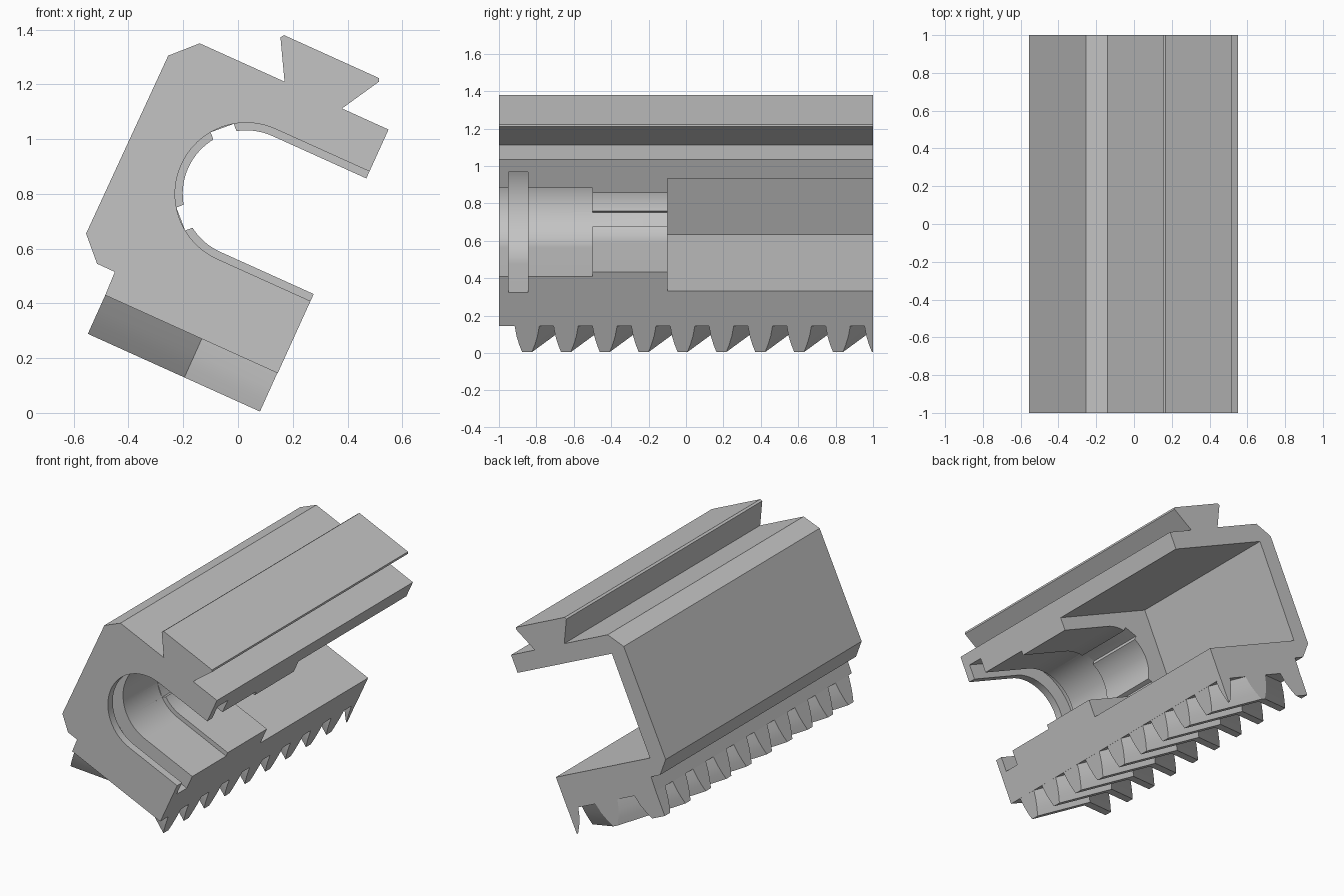
import bpy, bmesh, math
from mathutils import Vector

cube = bpy.data.objects.get("Cube")
if cube:
    bpy.data.objects.remove(cube, do_unlink=True)

grey = bpy.data.materials.new("plain_grey")
grey.use_nodes = True
grey.diffuse_color = (0.55, 0.55, 0.55, 1)
grey.node_tree.nodes["Principled BSDF"].inputs["Base Color"].default_value = (0.55, 0.55, 0.55, 1)

# Tilted frame of the jaw: u points out of the opening, v across it
TILT = math.radians(24.3)
CX, CZ = 0.03, 0.80


def place(u, v, y=0.0):
    c, s = math.cos(TILT), math.sin(TILT)
    return Vector((CX + u * c + v * s, y, CZ - u * s + v * c))


def add_object(name, bm):
    bmesh.ops.recalc_face_normals(bm, faces=bm.faces)
    mesh = bpy.data.meshes.new(name)
    bm.to_mesh(mesh)
    bm.free()
    mesh.materials.append(grey)
    obj = bpy.data.objects.new(name, mesh)
    bpy.context.collection.objects.link(obj)
    return obj


def prism(name, points, y0, y1):
    bm = bmesh.new()
    face = bm.faces.new([bm.verts.new((p[0], y0, p[-1])) for p in points])
    out = bmesh.ops.extrude_face_region(bm, geom=[face])
    moved = [g for g in out["geom"] if isinstance(g, bmesh.types.BMVert)]
    bmesh.ops.translate(bm, verts=moved, vec=(0, y1 - y0, 0))
    return add_object(name, bm)


def slot(radius, steps=40):
    """Round-ended slot open towards +u."""
    arc = [math.pi * (0.5 + i / steps) for i in range(steps + 1)]
    pts = [place(radius * math.cos(a), radius * math.sin(a)) for a in arc]
    return [place(0.8, radius)] + pts + [place(0.8, -radius)]


def key_notch(angle):
    """Small rectangular keyway in the narrow bore."""
    a = math.radians(angle)
    r = Vector((math.cos(a), 0, math.sin(a)))
    t = Vector((-r.z, 0, r.x))
    c = Vector((CX, 0, CZ))
    return [c + r * d + t * w for d, w in
            ((0.15, -0.045), (0.256, -0.045), (0.256, 0.045), (0.15, 0.045))]


# Main extruded body with the dovetail rail on top
outline = [(-0.14, 1.35), (0.17, 1.21), (0.155, 1.372), (0.168, 1.38),
           (0.515, 1.223), (0.515, 1.21), (0.38, 1.112), (0.55, 1.035),
           (0.145, 0.145), (-0.485, 0.43), (-0.45, 0.515), (-0.515, 0.545),
           (-0.555, 0.655), (-0.255, 1.305)]
body = prism("clamp_body", outline, -1, 1)

# Bore, ring groove, keyways and the deep rear pocket
pocket = [place(u, v) for u, v in
          ((-0.362, -0.345), (0.8, -0.345), (0.8, 0.315), (-0.362, 0.315))]
cutters = [
    prism("narrow_bore_cutter", slot(0.232), -1.1, 0.0),
    prism("front_bore_cutter", slot(0.26), -1.1, -0.5),
    prism("ring_groove_cutter", slot(0.354), -0.95, -0.845),
    prism("rear_pocket_cutter", pocket, -0.1, 1.1),
    prism("upper_keyway_cutter", key_notch(110), -0.6, 0.05),
    prism("lower_keyway_cutter", key_notch(201), -0.6, 0.05),
]
for cutter in cutters:
    cutter.hide_render = True
    mod = body.modifiers.new(cutter.name, "BOOLEAN")
    mod.operation = "DIFFERENCE"
    mod.solver = "EXACT"
    mod.object = cutter
deps = bpy.context.evaluated_depsgraph_get()
mesh = bpy.data.meshes.new_from_object(body.evaluated_get(deps))
body.modifiers.clear()
body.data = mesh
for cutter in cutters:
    bpy.data.objects.remove(cutter, do_unlink=True)

# Chevron rack teeth under the base: (y offset, v) section swept over u
section = [(-0.07, -0.53), (-0.066, -0.55), (-0.056, -0.61), (-0.042, -0.66),
           (-0.026, -0.704), (0.026, -0.704), (0.042, -0.66), (0.056, -0.61),
           (0.066, -0.55), (0.07, -0.53)]
stations = [(0.373, 0.0), (0.07, 0.17), (-0.317, -0.05)]
bm = bmesh.new()
for i in range(10):
    y0 = -0.85 + 0.2078 * i
    rings = [[bm.verts.new(place(u, v, y0 + shift + dy)) for dy, v in section]
             for u, shift in stations]
    n = len(section)
    for a, b in zip(rings, rings[1:]):
        for k in range(n):
            j = (k + 1) % n
            bm.faces.new((a[k], a[j], b[j], b[k]))
    bm.faces.new(rings[0])
    bm.faces.new(rings[-1])
bmesh.ops.recalc_face_normals(bm, faces=bm.faces)
for end in (-1, 1):
    geom = bm.verts[:] + bm.edges[:] + bm.faces[:]
    bmesh.ops.bisect_plane(bm, geom=geom, plane_co=(0, end, 0),
                           plane_no=(0, end, 0), clear_outer=True)
    rim = [e for e in bm.edges if e.is_boundary]
    if rim:
        bmesh.ops.holes_fill(bm, edges=rim)
teeth = add_object("rack_teeth", bm)

# Smooth the bores and flanks, keep machined edges crisp
for obj in (body, teeth):
    bpy.ops.object.select_all(action="DESELECT")
    obj.select_set(True)
    bpy.context.view_layer.objects.active = obj
    bpy.ops.object.shade_smooth_by_angle(angle=math.radians(25))
